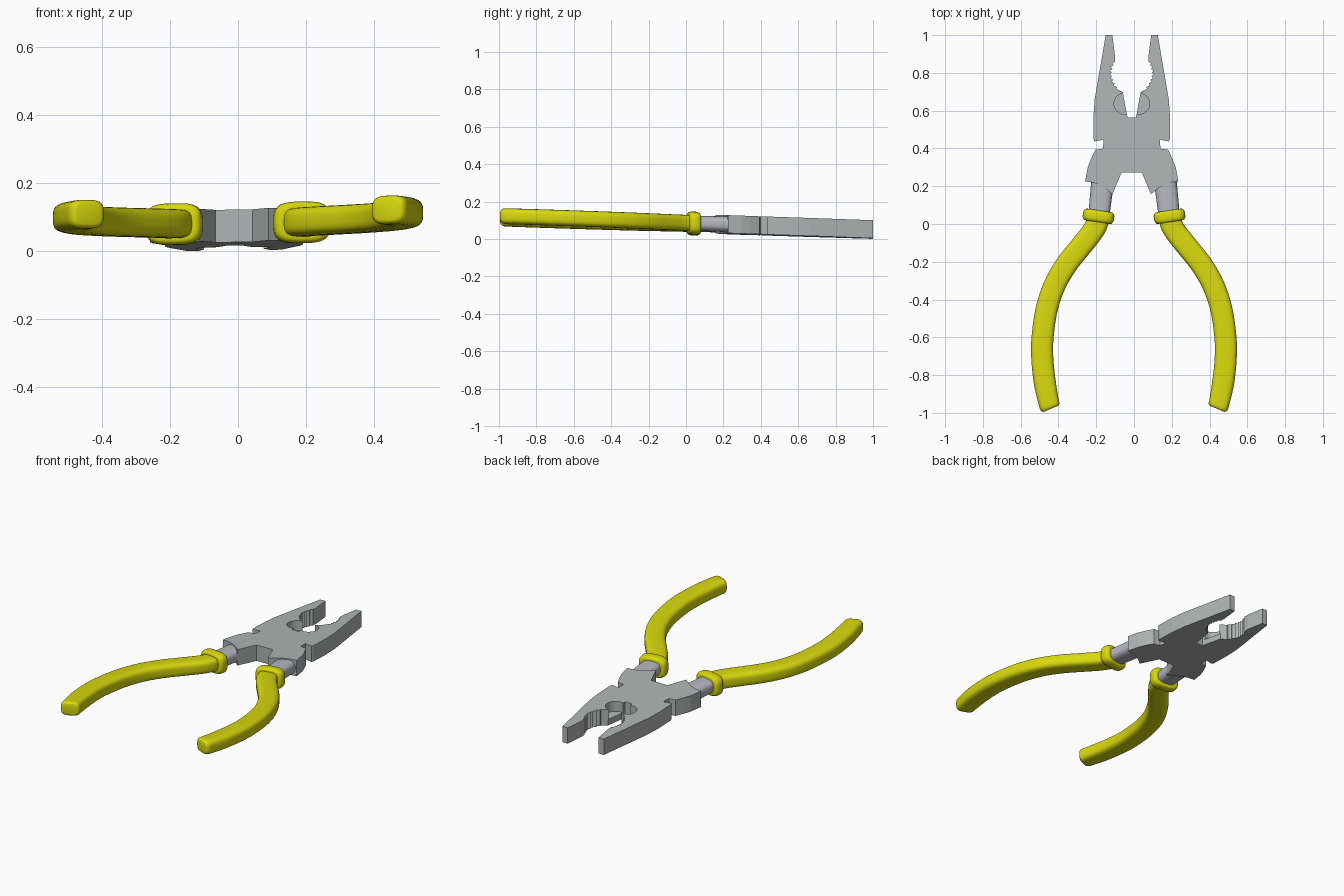
import bpy, bmesh, math
from mathutils import Vector

if "Cube" in bpy.data.objects:
    bpy.data.objects.remove(bpy.data.objects["Cube"])


def material(name, rgb):
    m = bpy.data.materials.new(name)
    m.diffuse_color = (*rgb, 1)
    m.use_nodes = True
    m.node_tree.nodes["Principled BSDF"].inputs["Base Color"].default_value = m.diffuse_color
    return m


STEEL = material("grey steel", (0.43, 0.46, 0.46))
SHAFT = material("pale steel", (0.47, 0.48, 0.53))
YELLOW = material("yellow grip", (0.69, 0.69, 0.004))


def lie(x, y, z):
    """The tool rests slightly tilted: jaws touch the ground, grips rise."""
    return (x, y, z + 0.0835 - 0.033 * y + 0.014 * x)


def finish(name, bm, mat, smooth):
    bmesh.ops.recalc_face_normals(bm, faces=bm.faces)
    me = bpy.data.meshes.new(name)
    bm.to_mesh(me)
    bm.free()
    me.materials.append(mat)
    ob = bpy.data.objects.new(name, me)
    bpy.context.collection.objects.link(ob)
    if smooth:
        bpy.ops.object.select_all(action='DESELECT')
        ob.select_set(True)
        bpy.context.view_layer.objects.active = ob
        bpy.ops.object.shade_smooth_by_angle(angle=math.radians(40))
    return ob


def extrude(name, pts, z0, z1, mat):
    bm = bmesh.new()
    lo = [bm.verts.new(lie(x, y, z0)) for x, y in pts]
    hi = [bm.verts.new(lie(x, y, z1)) for x, y in pts]
    bm.faces.new(lo)
    bm.faces.new(hi)
    n = len(pts)
    for i in range(n):
        j = (i + 1) % n
        bm.faces.new((lo[i], lo[j], hi[j], hi[i]))
    return finish(name, bm, mat, False)


def loft(name, rings, mat, side, power=3.4, n=32):
    """Rings: (centre, tangent, width, height) with a rounded-box section."""
    bm = bmesh.new()
    loops = []
    for c, t, w, h in rings:
        t = t.normalized()
        across = Vector((-t.y, t.x))
        loop = []
        for k in range(n):
            a = 2 * math.pi * (k + 0.5) / n
            u, v = math.cos(a), math.sin(a)
            u = math.copysign(abs(u) ** (2 / power), u) * w / 2
            v = math.copysign(abs(v) ** (2 / power), v) * h / 2
            p = c + across * u
            loop.append(bm.verts.new(lie(side * p.x, p.y, v)))
        loops.append(loop)
    for a, b in zip(loops, loops[1:]):
        for k in range(n):
            j = (k + 1) % n
            bm.faces.new((a[k], a[j], b[j], b[k]))
    bm.faces.new(loops[0])
    bm.faces.new(loops[-1])
    return finish(name, bm, mat, True)


def spline(pts, steps=5):
    pts = [Vector(p) for p in pts]
    pts = [2 * pts[0] - pts[1]] + pts + [2 * pts[-1] - pts[-2]]
    out = []
    for i in range(1, len(pts) - 2):
        a, b, c, d = pts[i - 1:i + 3]
        for s in range(steps):
            t = s / steps
            out.append(0.5 * (2 * b + (c - a) * t + (2 * a - 5 * b + 4 * c - d) * t * t
                              + (3 * b - a - 3 * c + d) * t ** 3))
    return out + [pts[-2]]


# Steel head: one half outline, mirrored; the upper layer has the round cutter recess
teeth = []
for i in range(17):
    f = i / 16
    x = 0.080 + 0.010 * f + 0.030 * math.sin(math.pi * f) ** 0.8
    teeth.append((x - (0.010 if i % 2 else 0), 0.715 + 0.155 * f))
straight = [(0.023, 0.565), (0.047, 0.697)]
recess = [(0.023, 0.565), (0.025, 0.583)]
for i in range(13):
    a = math.radians(-75 + i * 160 / 12)
    recess.append((0.038 + 0.056 * math.cos(a), 0.637 + 0.056 * math.sin(a)))
recess.append((0.050, 0.697))
outer = [(0.088, 0.885), (0.103, 1.0), (0.138, 1.0), (0.160, 0.87), (0.180, 0.755),
         (0.196, 0.66), (0.203, 0.565), (0.203, 0.452), (0.197, 0.437), (0.149, 0.447),
         (0.152, 0.399), (0.193, 0.393), (0.217, 0.342), (0.233, 0.300), (0.247, 0.225),
         (0.205, 0.220), (0.165, 0.205), (0.130, 0.182), (0.102, 0.157), (0.054, 0.272)]
SHIFT = -0.012
for name, inner, z0, z1 in (("lower_jaws", straight, -0.048, -0.012),
                            ("upper_jaws", recess, -0.012, 0.048)):
    half = inner + teeth + outer
    full = [(x + SHIFT, y) for x, y in half] + [(SHIFT - x, y) for x, y in reversed(half)]
    extrude(name, full, z0, z1, STEEL)

# Arms, collars and grips on both sides
path = spline([(0.188, 0.05), (0.197, 0.0), (0.226, -0.05), (0.28, -0.118), (0.357, -0.215),
               (0.421, -0.326), (0.464, -0.458), (0.485, -0.612), (0.485, -0.718),
               (0.472, -0.84), (0.449, -0.955)])
END = Vector((-0.40, -0.92)).normalized()
for side, tag in ((-1, "left"), (1, "right")):
    # steel shaft between head and grip
    a, b = Vector((0.163, 0.25)), Vector((0.188, 0.03))
    loft(tag + "_shaft", [(a, b - a, 0.122, 0.084), (b, b - a, 0.112, 0.080)], SHAFT, side, 2.8)

    # collar with rounded rims
    c, t = Vector((0.188, 0.041)), Vector((0.15, -0.99)).normalized()
    rim = [(-0.031, 0.78), (-0.029, 0.88), (-0.022, 0.96), (-0.012, 1.0),
           (0.012, 1.0), (0.022, 0.96), (0.029, 0.88), (0.031, 0.78)]
    loft(tag + "_collar", [(c + t * d, t, 0.167 * s, 0.122 * s) for d, s in rim], YELLOW, side)

    # curved grip with a rounded, slanted end
    rings = []
    for i, p in enumerate(path):
        d = (path[min(i + 1, len(path) - 1)] - path[max(i - 1, 0)]).normalized()
        k = max(0, (i - len(path) + 6) / 5)
        rings.append((p, d.lerp(END, k), 0.117 - 0.007 * k, 0.085))
    for off, s in ((0.010, 0.98), (0.018, 0.92), (0.023, 0.83), (0.025, 0.70)):
        rings.append((path[-1] + END * off, END, 0.110 * s, 0.085 * s))
    loft(tag + "_grip", rings, YELLOW, side)
